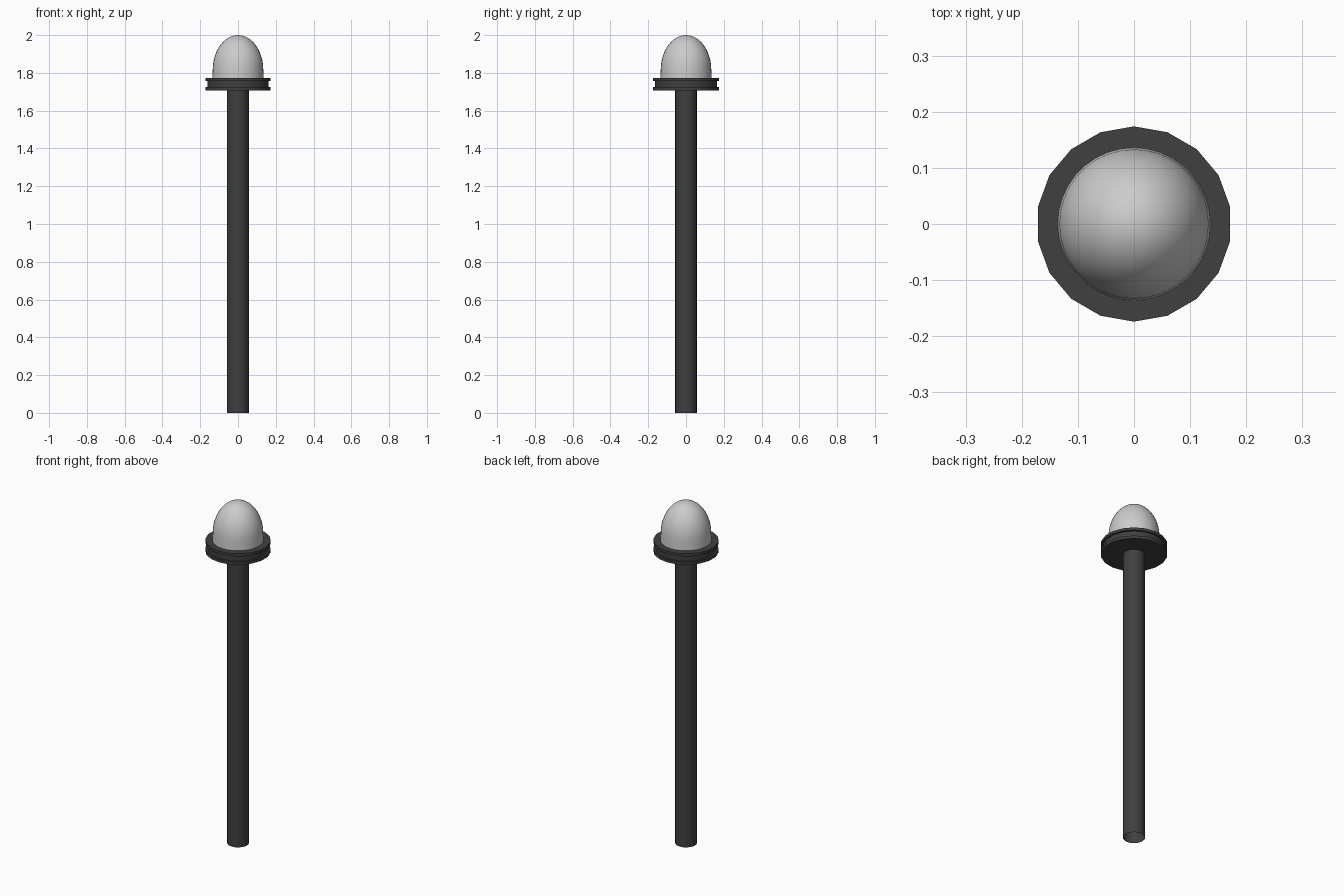
import bpy, bmesh
from math import sin, cos, pi, radians

if "Cube" in bpy.data.objects:
    bpy.data.objects.remove(bpy.data.objects["Cube"])

dark = bpy.data.materials.new("dark_metal")
dark.diffuse_color = (0.05, 0.05, 0.05, 1)
dark.use_nodes = True
dark.node_tree.nodes["Principled BSDF"].inputs["Base Color"].default_value = dark.diffuse_color


def lathe(name, profile, sides, material=None, angle=35):
    """Spin an (r, z) profile about z; r = 0 becomes a single pole vertex."""
    bm = bmesh.new()
    rings = []
    for r, z in profile:
        if r == 0:
            rings.append([bm.verts.new((0, 0, z))] * sides)
        else:
            rings.append([bm.verts.new((r * cos(pi / 2 + 2 * pi * i / sides),
                                        r * sin(pi / 2 + 2 * pi * i / sides), z))
                          for i in range(sides)])
    for a, b in zip(rings, rings[1:]):
        for i in range(sides):
            j = (i + 1) % sides
            bm.faces.new(list(dict.fromkeys((a[i], a[j], b[j], b[i]))))
    mesh = bpy.data.meshes.new(name)
    bm.to_mesh(mesh)
    bm.free()
    ob = bpy.data.objects.new(name, mesh)
    bpy.context.collection.objects.link(ob)
    if material:
        mesh.materials.append(material)
    bpy.ops.object.select_all(action='DESELECT')
    ob.select_set(True)
    bpy.context.view_layer.objects.active = ob
    bpy.ops.object.shade_smooth_by_angle(angle=radians(angle))
    return ob


# Pole: open tube standing on the ground
lathe("pole", [(0.058, 0), (0.058, 1.71)], 18, dark)

# Collar: two flanges with a shallow groove between them
lathe("collar", [(0, 1.708), (0.174, 1.708), (0.174, 1.724), (0.163, 1.724),
                 (0.163, 1.757), (0.174, 1.757), (0.174, 1.773), (0, 1.773)], 18, dark)

# Lamp dome: short, slightly tapered wall under an elliptical cap
R, Z0 = 0.134, 1.815
dome = [(0.136, 1.77)]
dome += [(R * cos(t * pi / 24), Z0 + (2 - Z0) * sin(t * pi / 24)) for t in range(12)]
dome.append((0, 2.0))
lathe("lamp_dome", dome, 36)
